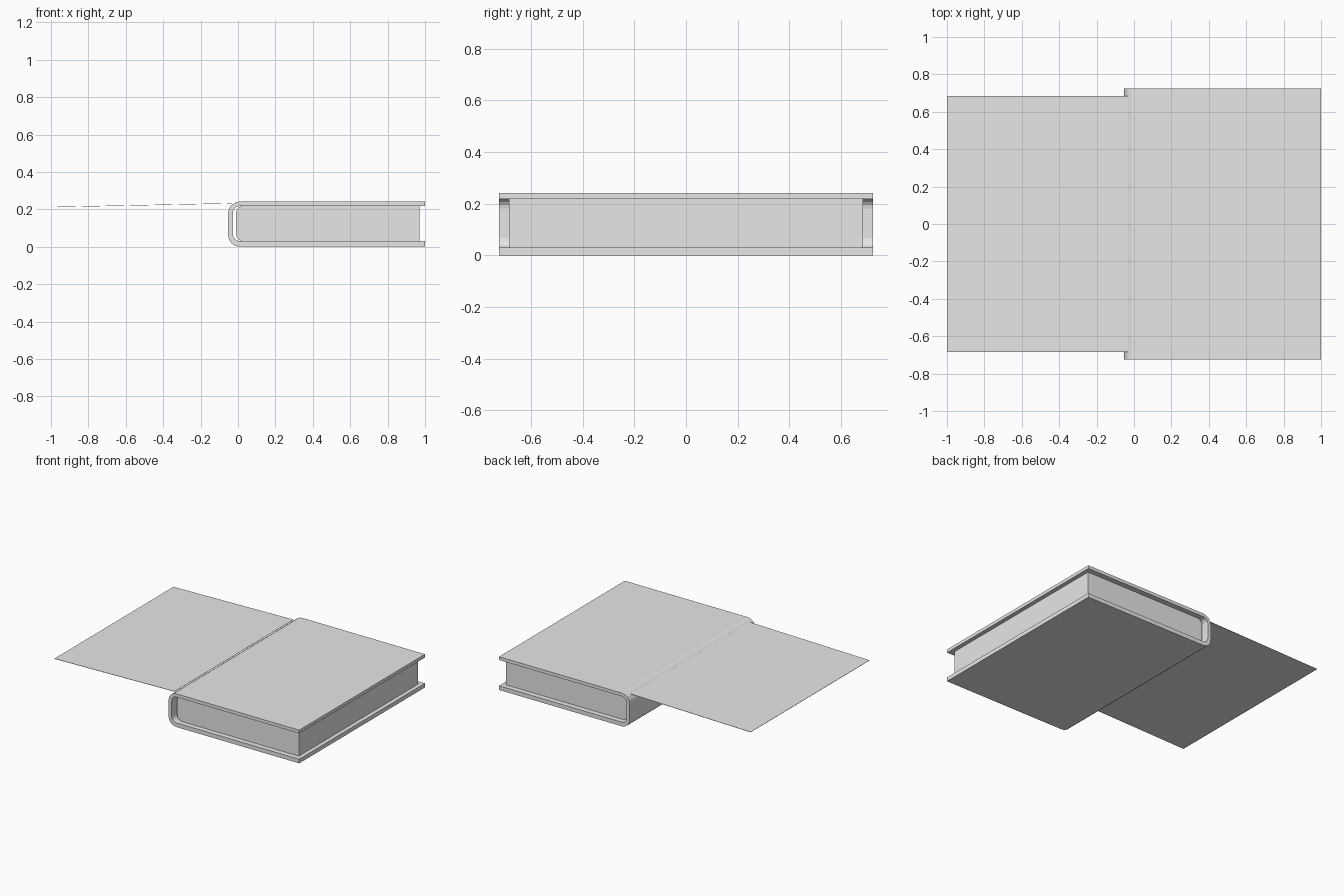
import bpy
import bmesh
from math import cos, sin, pi

default = bpy.data.objects.get("Cube")
if default:
    bpy.data.objects.remove(default)

grey = bpy.data.materials.new("plain grey")
grey.use_nodes = True
colour = (0.8, 0.8, 0.8, 1)
grey.diffuse_color = colour
grey.node_tree.nodes["Principled BSDF"].inputs["Base Color"].default_value = colour


def arc(cx, cz, r, start, steps=4):
    """Quarter turn, anticlockwise from the start angle."""
    return [(cx + r * cos(start + pi / 2 * i / steps),
             cz + r * sin(start + pi / 2 * i / steps)) for i in range(steps + 1)]


def rounded_left(left, right, low, high, r):
    """Open outline from top right, around the rounded left, to bottom right."""
    return ([(right, high)] + arc(left + r, high - r, r, pi / 2)
            + arc(left + r, low + r, r, pi) + [(right, low)])


def extrude(name, outline, half_depth):
    """Extrude an x-z outline evenly along y."""
    bm = bmesh.new()
    face = bm.faces.new([bm.verts.new((x, -half_depth, z)) for x, z in outline])
    made = bmesh.ops.extrude_face_region(bm, geom=[face])["geom"]
    verts = [v for v in made if isinstance(v, bmesh.types.BMVert)]
    bmesh.ops.translate(bm, verts=verts, vec=(0, 2 * half_depth, 0))
    bmesh.ops.recalc_face_normals(bm, faces=bm.faces)
    mesh = bpy.data.meshes.new(name)
    bm.to_mesh(mesh)
    bm.free()
    mesh.materials.append(grey)
    obj = bpy.data.objects.new(name, mesh)
    bpy.context.collection.objects.link(obj)
    return obj


# Wrapped cover: outer outline joined to the inner outline
outer = rounded_left(-0.053, 1.0, 0.0, 0.242, 0.063)
inner = rounded_left(-0.027, 1.0, 0.03, 0.218, 0.037)
extrude("book_cover", outer + inner[::-1], 0.724)

# Page block, rounded towards the spine and set in from the cover edges
extrude("page_block", rounded_left(-0.01, 0.97, 0.03, 0.218, 0.037), 0.685)

# Thin loose sheet sloping gently away from the spine
extrude("loose_sheet", [(-1.0, 0.211), (-0.032, 0.231),
                        (-0.032, 0.233), (-1.0, 0.213)], 0.685)
